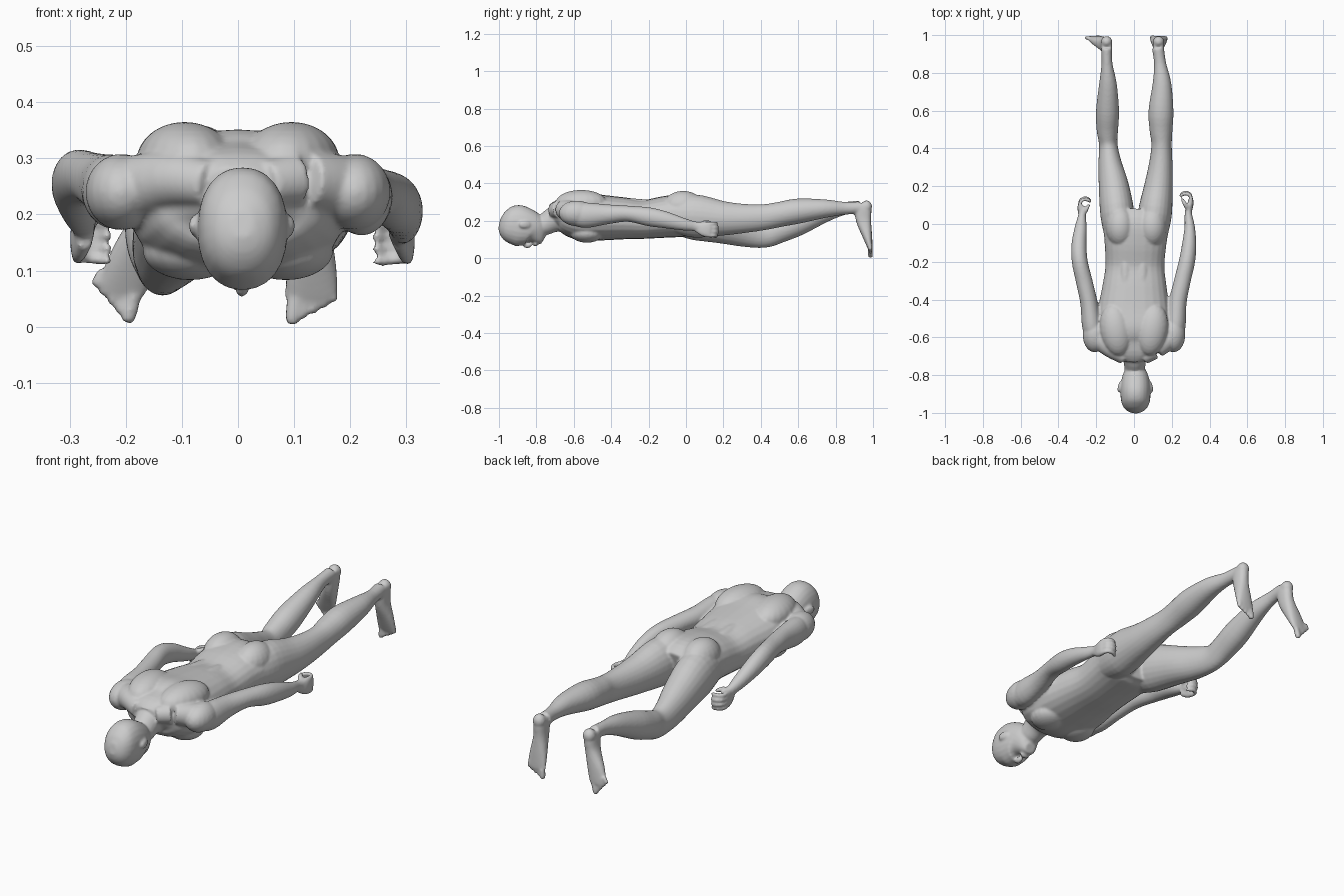
import bpy, bmesh, math
from mathutils import Vector, Matrix

bm = bmesh.new()


def catmull(a, b, c, d, t):
    return [0.5 * (2 * q + (r - p) * t + (2 * p - 5 * q + 4 * r - s) * t * t
                   + (3 * q - p - 3 * r + s) * t ** 3) for p, q, r, s in zip(a, b, c, d)]


def loft(rows, power=2.0, steps=4, sides=24):
    """Closed tube through rows of (x, y, z, half width, half depth)."""
    n = len(rows)
    pts = []
    for i in range(n - 1):
        quad = [rows[max(i - 1, 0)], rows[i], rows[i + 1], rows[min(i + 2, n - 1)]]
        pts += [catmull(*quad, k / steps) for k in range(steps)]
    pts.append(rows[-1])
    rings = []
    for i, p in enumerate(pts):
        t = (Vector(pts[min(i + 1, len(pts) - 1)][:3]) - Vector(pts[max(i - 1, 0)][:3])).normalized()
        ref = Vector((1, 0, 0)) if abs(t.x) < 0.8 else Vector((0, 1, 0))
        u = (ref - t * ref.dot(t)).normalized()
        v = t.cross(u)
        ring = []
        for k in range(sides):
            a = 2 * math.pi * k / sides
            c, s = math.cos(a), math.sin(a)
            cu = math.copysign(abs(c) ** (2 / power), c) * p[3]
            sv = math.copysign(abs(s) ** (2 / power), s) * p[4]
            ring.append(bm.verts.new(Vector(p[:3]) + u * cu + v * sv))
        rings.append(ring)
    for r0, r1 in zip(rings, rings[1:]):
        for k in range(sides):
            j = (k + 1) % sides
            bm.faces.new((r0[k], r0[j], r1[j], r1[k]))
    bm.faces.new(rings[0][::-1])
    bm.faces.new(rings[-1])


def ball(center, radii, rot_z=0.0, rot_x=0.0):
    m = (Matrix.Translation(center) @ Matrix.Rotation(rot_z, 4, 'Z')
         @ Matrix.Rotation(rot_x, 4, 'X') @ Matrix.Diagonal((*radii, 1)))
    bmesh.ops.create_uvsphere(bm, u_segments=20, v_segments=14, radius=1, matrix=m)


# head, face and neck
loft([(.008, -.998, .185, .02, .025), (.008, -.982, .182, .052, .062), (.008, -.95, .178, .073, .093),
      (.008, -.9, .175, .08, .11), (.008, -.85, .165, .078, .1), (.007, -.81, .148, .068, .082),
      (.006, -.778, .11, .045, .042), (.006, -.762, .098, .028, .025)], 2.2)
ball((.007, -.845, .068), (.013, .024, .014), 0, .25)
ball((.007, -.805, .075), (.026, .012, .012))
for s in (-1, 1):
    ball((.007 + s * .083, -.86, .18), (.009, .032, .02), s * .25)
loft([(.007, -.83, .18, .05, .055), (.005, -.77, .175, .054, .056), (.003, -.71, .205, .064, .068),
      (0, -.64, .225, .1, .085)])

# torso
loft([(0, -.72, .23, .06, .055), (0, -.675, .238, .13, .08), (0, -.62, .228, .175, .112),
      (0, -.55, .222, .196, .13), (0, -.45, .217, .19, .122), (.003, -.33, .213, .17, .112),
      (.005, -.22, .208, .156, .104), (.008, -.1, .222, .164, .112), (.012, 0, .227, .172, .112),
      (.015, .06, .215, .13, .09)], 2.3)
for s in (-1, 1):
    ball((s * .095, -.56, .295), (.085, .14, .07), s * -.15)       # shoulder blade
    ball((s * .045, -.32, .27), (.04, .22, .05))                    # back muscle
    ball((s * .085, -.53, .135), (.085, .09, .052))                 # chest
    ball((s * .085 + .012, -.015, .275), (.078, .11, .085))         # buttock
    loft([(s * .05, -.71, .255, .035, .04), (s * .12, -.66, .262, .05, .05),
          (s * .19, -.6, .245, .06, .06)])                          # shoulder slope
    ball((s * .208, -.585, .24), (.064, .095, .068))                # shoulder cap

# legs, from hip to ankle
legs = {
    -1: [(-.08, -.07, .22, .075, .09), (-.088, .05, .212, .09, .115), (-.107, .2, .172, .08, .095),
         (-.127, .32, .14, .062, .08), (-.136, .42, .125, .049, .069), (-.141, .5, .148, .057, .066),
         (-.14, .6, .187, .061, .066), (-.138, .74, .24, .047, .049), (-.143, .85, .267, .029, .034),
         (-.145, .93, .275, .029, .034)],
    1: [(.1, -.07, .225, .075, .09), (.11, .05, .225, .09, .115), (.13, .2, .213, .076, .092),
        (.142, .32, .213, .062, .077), (.146, .42, .22, .054, .069), (.143, .5, .234, .061, .067),
        (.143, .6, .252, .066, .067), (.148, .74, .265, .05, .05), (.138, .85, .267, .032, .034),
        (.127, .93, .27, .032, .034)]}
feet = {
    -1: [(-.145, .94, .293, .024, .028), (-.145, .945, .265, .029, .045), (-.155, .95, .2, .031, .04),
         (-.185, .969, .125, .042, .026), (-.205, .983, .07, .043, .014), (-.208, .986, .055, .034, .01)],
    1: [(.13, .94, .293, .024, .028), (.13, .945, .265, .03, .045), (.13, .95, .2, .031, .04),
        (.131, .969, .12, .043, .026), (.131, .983, .06, .048, .014), (.131, .986, .045, .042, .01)]}
toes = {-1: ((-.185, .055), (-.198, .007), (-.24, .1), (-.257, .072)),
        1: ((.1, .05), (.096, .004), (.165, .075), (.172, .043))}
for s in (-1, 1):
    loft(legs[s])
    loft(feet[s], 2.3)
    ball((feet[s][0][0], .965, .275), (.03, .03, .034))             # heel
    b0, b1, l0, l1 = (Vector(p) for p in toes[s])
    for i in range(5):
        f = i / 4
        a, b = b0.lerp(l0, f), b1.lerp(l1, f)
        r = .0135 if i == 0 else .0095
        m = a.lerp(b, .8)
        loft([(a.x, .985, a.y, r, r), (m.x, .986, m.y, r, r), (b.x, .986, b.y, r * .6, r * .6)], sides=12)

# arms, from shoulder to wrist
arms = {
    -1: [(-.205, -.62, .24, .045, .05), (-.222, -.54, .24, .053, .066), (-.238, -.42, .252, .046, .056),
         (-.262, -.31, .265, .044, .046), (-.287, -.2, .265, .042, .05), (-.291, -.11, .243, .04, .045),
         (-.282, -.02, .205, .032, .034), (-.275, .05, .178, .02, .026), (-.277, .09, .165, .02, .032)],
    1: [(.205, -.62, .235, .045, .05), (.22, -.54, .23, .053, .068), (.23, -.42, .235, .048, .053),
        (.254, -.31, .238, .044, .043), (.28, -.2, .222, .043, .05), (.292, -.11, .205, .038, .045),
        (.295, -.02, .183, .028, .034), (.288, .05, .17, .02, .026), (.292, .09, .163, .018, .032)]}
# hands: palm, four curled fingers and a thumb; last value is the curl start in y
hands = {-1: (-.282, .157, .07), 1: (.298, .155, .1)}
for s in (-1, 1):
    loft(arms[s])
    hx, hz, hy = hands[s]
    loft([(hx - s * .01, hy - .04, hz + .008, .016, .026), (hx, hy, hz, .016, .04),
          (hx + s * .003, hy + .03, hz - .002, .014, .042)], 2.5)
    for i in range(4):
        z = hz - .035 + i * .022
        r, c = .0098, (.0, .006, .006, .0)[i]
        loft([(hx + s * .004, hy + .02, z, r, r), (hx + s * .002, hy + .045 + c, z, r, r),
              (hx - s * .016, hy + .06 + c, z, r, r), (hx - s * .04, hy + .057 + c, z - .003, r, r),
              (hx - s * .054, hy + .045, z - .005, r * .7, r * .7)], sides=12)
    loft([(hx - s * .008, hy - .025, hz + .022, .014, .014), (hx - s * .028, hy + .005, hz + .038, .012, .012),
          (hx - s * .045, hy + .035, hz + .035, .008, .008)], sides=12)

# fuse everything into one smooth figure
bmesh.ops.recalc_face_normals(bm, faces=bm.faces)
mesh = bpy.data.meshes.new("body")
bm.to_mesh(mesh)
bm.free()
body = bpy.data.objects.new("body", mesh)
bpy.context.collection.objects.link(body)
remesh = body.modifiers.new("fuse", 'REMESH')
remesh.mode = 'VOXEL'
remesh.voxel_size = .006
remesh.use_smooth_shade = True
smooth = body.modifiers.new("soften", 'SMOOTH')
smooth.factor = .5
smooth.iterations = 5
